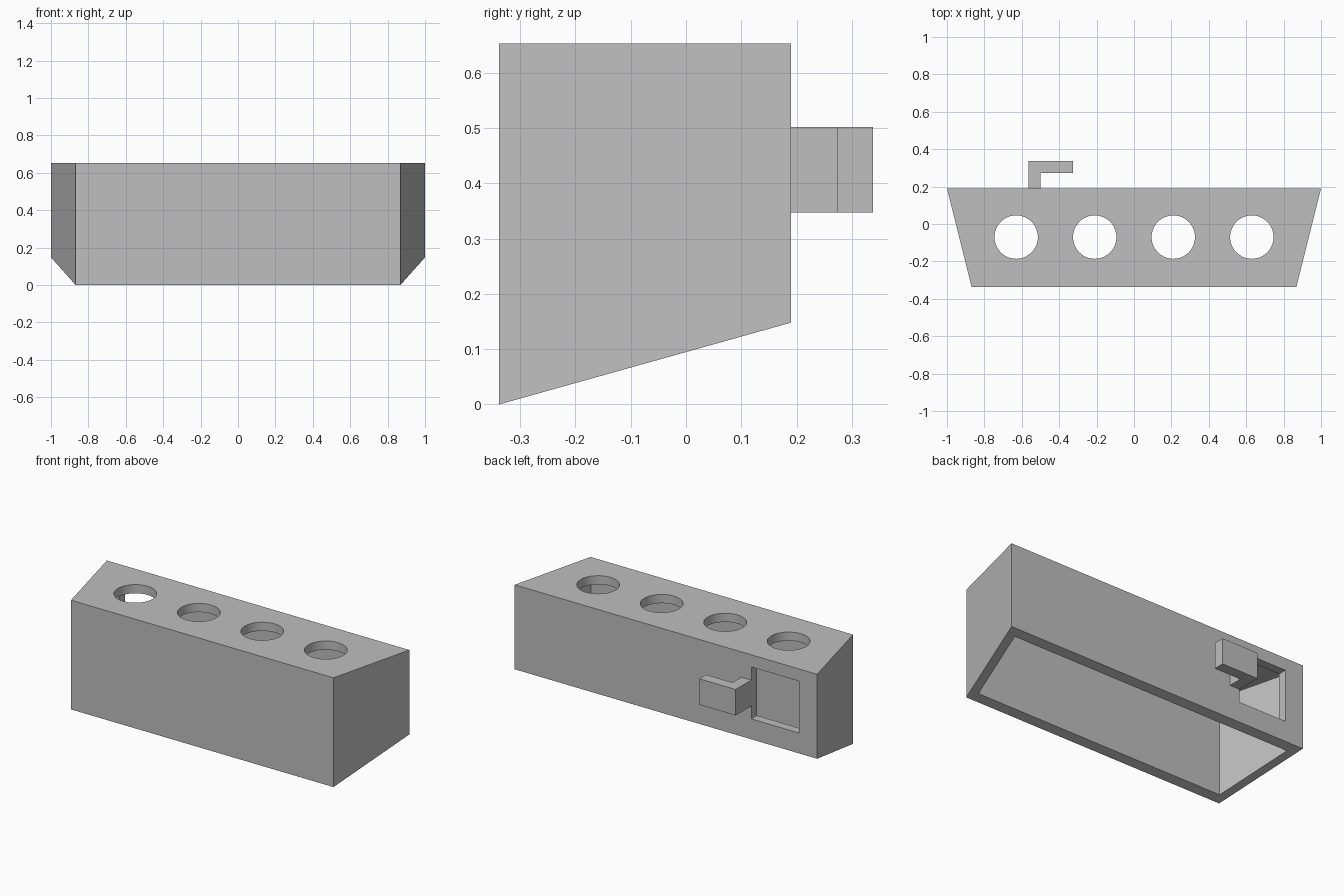
import bpy, bmesh

cube = bpy.data.objects.get("Cube")
if cube:
    bpy.data.objects.remove(cube, do_unlink=True)

FRONT, BACK, TOP = -0.338, 0.19, 0.653
WALL = 0.052
SLANT = 0.132 / (BACK - FRONT)      # end walls widen toward the back
RISE = 0.148 / (BACK - FRONT)       # underside rises toward the back

grey = bpy.data.materials.new("Plain grey")
grey.use_nodes = True
GREY = (0.52, 0.52, 0.52, 1)
grey.diffuse_color = GREY
grey.node_tree.nodes["Principled BSDF"].inputs["Base Color"].default_value = GREY


def prism(name, outline, bottom, top):
    """Vertical prism over an xy outline; bottom is a function of y."""
    bm = bmesh.new()
    low = [bm.verts.new((x, y, bottom(y))) for x, y in outline]
    high = [bm.verts.new((x, y, top)) for x, y in outline]
    bm.faces.new(low)
    bm.faces.new(high)
    n = len(outline)
    for i in range(n):
        j = (i + 1) % n
        bm.faces.new((low[i], low[j], high[j], high[i]))
    bmesh.ops.recalc_face_normals(bm, faces=bm.faces)
    mesh = bpy.data.meshes.new(name)
    bm.to_mesh(mesh)
    bm.free()
    mesh.materials.append(grey)
    obj = bpy.data.objects.new(name, mesh)
    bpy.context.collection.objects.link(obj)
    return obj


def trapezoid(y0, y1, inset):
    a, b = (1 - (BACK - y) * SLANT - inset for y in (y0, y1))
    return [(-a, y0), (a, y0), (b, y1), (-b, y1)]


def cut(target, cutter):
    mod = target.modifiers.new("Cut", 'BOOLEAN')
    mod.operation = 'DIFFERENCE'
    mod.solver = 'EXACT'
    mod.object = cutter
    bpy.context.view_layer.objects.active = target
    bpy.ops.object.modifier_apply(modifier=mod.name)
    bpy.data.objects.remove(cutter, do_unlink=True)


# Housing: tapered box with a sloping open underside
housing = prism("housing", trapezoid(FRONT, BACK, 0),
                lambda y: (y - FRONT) * RISE, TOP)
inset = WALL * (1 + SLANT ** 2) ** 0.5
cut(housing, prism("cavity_cutter", trapezoid(FRONT + WALL, BACK - WALL, inset),
                   lambda y: -0.5, TOP - WALL))

# Row of round holes through the top
for i in range(4):
    bpy.ops.mesh.primitive_cylinder_add(
        vertices=64, radius=0.116, depth=0.2,
        location=(-0.63 + 0.42 * i, -0.07, TOP))
    cut(housing, bpy.context.object)

# Rectangular window in the back wall
X0 = -0.565
cut(housing, prism("window_cutter",
                   [(-0.88, 0.1), (X0, 0.1), (X0, 0.3), (-0.88, 0.3)],
                   lambda y: 0.27, 0.58))

# L-shaped hook beside the window
prism("back_hook",
      [(X0, BACK), (-0.5, BACK), (-0.5, 0.274), (-0.325, 0.274),
       (-0.325, 0.338), (X0, 0.338)],
      lambda y: 0.347, 0.502)

# Smooth hole walls, sharp box edges
bpy.ops.object.select_all(action='DESELECT')
housing.select_set(True)
bpy.context.view_layer.objects.active = housing
bpy.ops.object.shade_smooth_by_angle()
